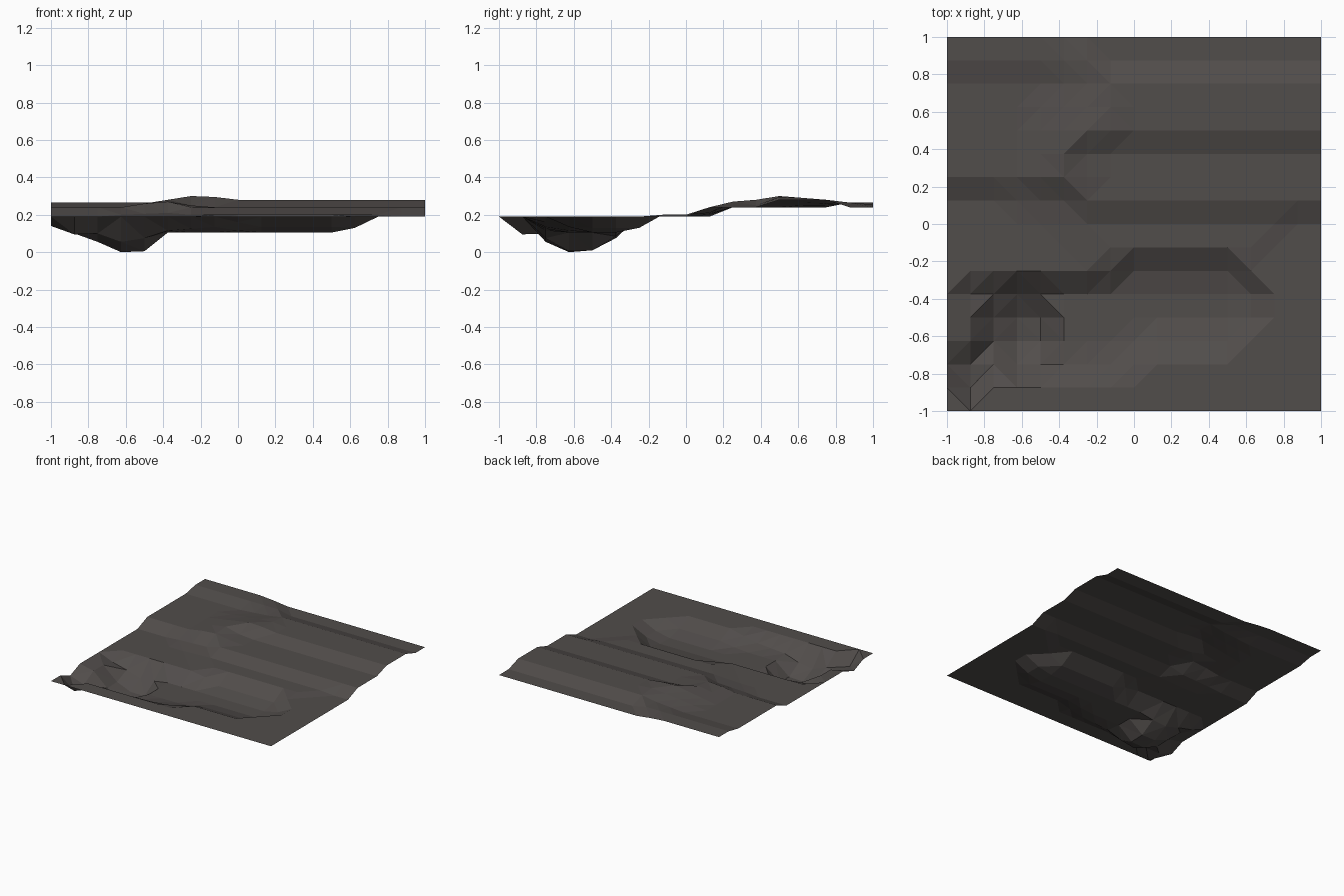
import bpy, bmesh

N = 16
STEP = 2 / N


def idx(v):
    return round((v + 1) / STEP)


# Level ground everywhere, then terraces and hollows laid over it
height = [[0.19] * (N + 1) for _ in range(N + 1)]   # height[row y][column x]


def run(y, x0, *zs, to=None):
    """Set heights along one row; the last value is held up to x = to."""
    j, i = idx(y), idx(x0)
    for k, z in enumerate(zs):
        height[j][i + k] = z
    if to is not None:
        for k in range(i + len(zs), idx(to) + 1):
            height[j][k] = zs[-1]


# Upper terraces: left level, right level for each row
for y, left, right in ((0.125, 0.19, 0.24), (0.25, 0.24, 0.24), (0.375, 0.24, 0.24),
                       (0.5, 0.24, 0.28), (0.625, 0.24, 0.28), (0.75, 0.24, 0.28),
                       (0.875, 0.265, 0.24), (1.0, 0.265, 0.24)):
    run(y, -1, left, to=-0.25)
    run(y, -0.125, right, to=1)

# Slight swell at the foot of the terraces
run(-0.125, -0.25, 0.195, 0.2, to=0.625)
run(0, -0.375, 0.195, 0.2, to=0.75)

# Small knoll between the terraces
run(0.125, -0.625, 0.2, 0.205, 0.21, 0.24)
run(0.25, -0.5, 0.26, 0.27, 0.25)
run(0.375, -0.5, 0.26, 0.28, 0.25)
run(0.5, -0.5, 0.26, 0.28, 0.3, 0.295)
run(0.625, -0.5, 0.25, 0.265, 0.28, 0.29)
run(0.75, -0.375, 0.25, 0.26)
run(1.0, -0.375, 0.255, 0.24)

# Long shallow basin with a deep pit at its left end
run(-0.25, -0.125, 0.17, 0.13, to=0.5)
run(-0.25, 0.625, 0.19)
run(-0.375, -0.875, 0.14, 0.11, 0.075, 0.085, 0.105, to=0.5)
run(-0.375, 0.625, 0.13)
run(-0.5, -0.875, 0.165, 0.06, 0.01, 0.01, 0.105, to=0.5)
run(-0.5, 0.625, 0.13)
run(-0.625, -0.875, 0.165, 0.055, 0.0, 0.005, 0.105, to=-0.125)
run(-0.625, 0, 0.115, 0.135, to=0.5)
run(-0.75, -1, 0.14, 0.1, 0.1, 0.055, 0.075, 0.115, 0.125, 0.135, 0.16)
run(-0.875, -0.875, 0.095)

# Build the sheet, splitting each cell along its more level diagonal
bm = bmesh.new()
v = [[bm.verts.new((-1 + i * STEP, -1 + j * STEP, height[j][i]))
      for i in range(N + 1)] for j in range(N + 1)]
for j in range(N):
    for i in range(N):
        a, b, c, d = v[j][i], v[j][i + 1], v[j + 1][i + 1], v[j + 1][i]
        if abs(a.co.z - c.co.z) < abs(b.co.z - d.co.z):
            tris = ((a, b, c), (a, c, d))
        else:
            tris = ((a, b, d), (b, c, d))
        for t in tris:
            bm.faces.new(t)

mesh = bpy.data.meshes.new("terrain")
bm.to_mesh(mesh)
bm.free()
mat = bpy.data.materials.new("dark grey earth")
mat.diffuse_color = (0.083, 0.074, 0.070, 1)
mesh.materials.append(mat)
bpy.context.collection.objects.link(bpy.data.objects.new("terrain", mesh))
